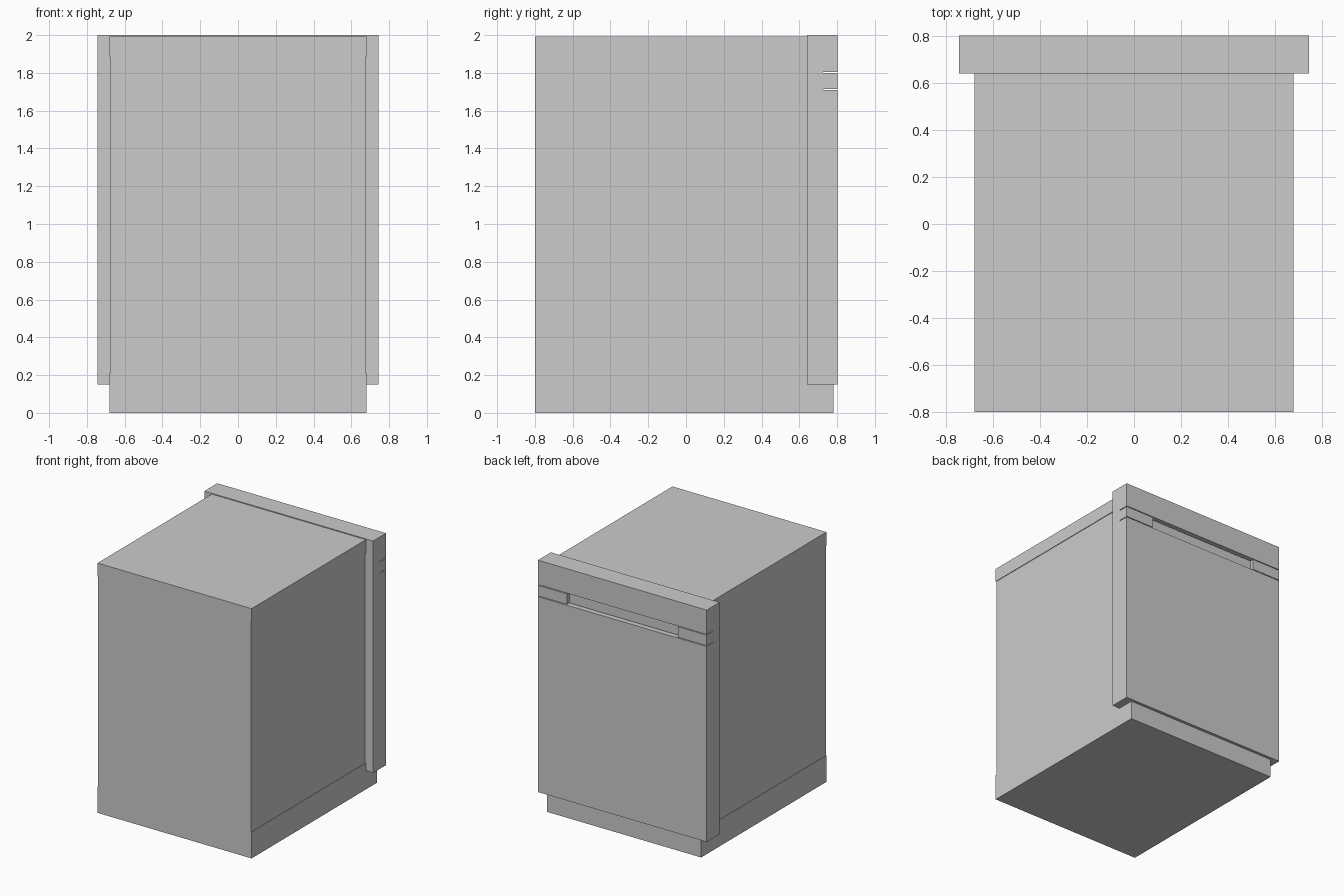
import bpy, bmesh

if "Cube" in bpy.data.objects:
    bpy.data.objects.remove(bpy.data.objects["Cube"])


def extrude_profile(name, points, half_width):
    """Extrude a closed (y, z) side profile symmetrically along x."""
    bm = bmesh.new()
    face = bm.faces.new([bm.verts.new((-half_width, y, z)) for y, z in points])
    ext = bmesh.ops.extrude_face_region(bm, geom=[face])
    verts = [g for g in ext["geom"] if isinstance(g, bmesh.types.BMVert)]
    bmesh.ops.translate(bm, verts=verts, vec=(2 * half_width, 0, 0))
    bmesh.ops.recalc_face_normals(bm, faces=bm.faces)
    mesh = bpy.data.meshes.new(name)
    bm.to_mesh(mesh)
    bm.free()
    obj = bpy.data.objects.new(name, mesh)
    bpy.context.collection.objects.link(obj)
    return obj


def block(name, half_width, y0, y1, z0, z1):
    return extrude_profile(name, [(y0, z0), (y1, z0), (y1, z1), (y0, z1)], half_width)


BACK, SEAM, FRONT = -0.80, 0.64, 0.803

# Cabinet: slightly inset middle between base and top cover
block("cabinet_body", 0.675, BACK, SEAM, 0.21, 1.885)
block("top_cover", 0.68, BACK, SEAM, 1.885, 1.993)

# Base with toe kick running under the door
extrude_profile("base", [(BACK, 0), (0.78, 0), (0.78, 0.15), (SEAM, 0.15),
                         (SEAM, 0.21), (BACK, 0.21)], 0.68)

# Door with two thin seams around the handle strip
profile = [(SEAM, 0.15), (FRONT, 0.15)]
for z in (1.712, 1.802):
    profile += [(FRONT, z - 0.003), (0.725, z - 0.003),
                (0.725, z + 0.003), (FRONT, z + 0.003)]
profile += [(FRONT, 2.0), (SEAM, 2.0)]
door = extrude_profile("door", profile, 0.745)

# Shallow handle recess in the middle of the strip
cutter = block("handle_recess_cutter", 0.49, 0.772, 0.9, 1.712, 1.802)
cutter.hide_render = True
cutter.hide_viewport = True
recess = door.modifiers.new("handle_recess", "BOOLEAN")
recess.operation = "DIFFERENCE"
recess.solver = "EXACT"
recess.object = cutter
